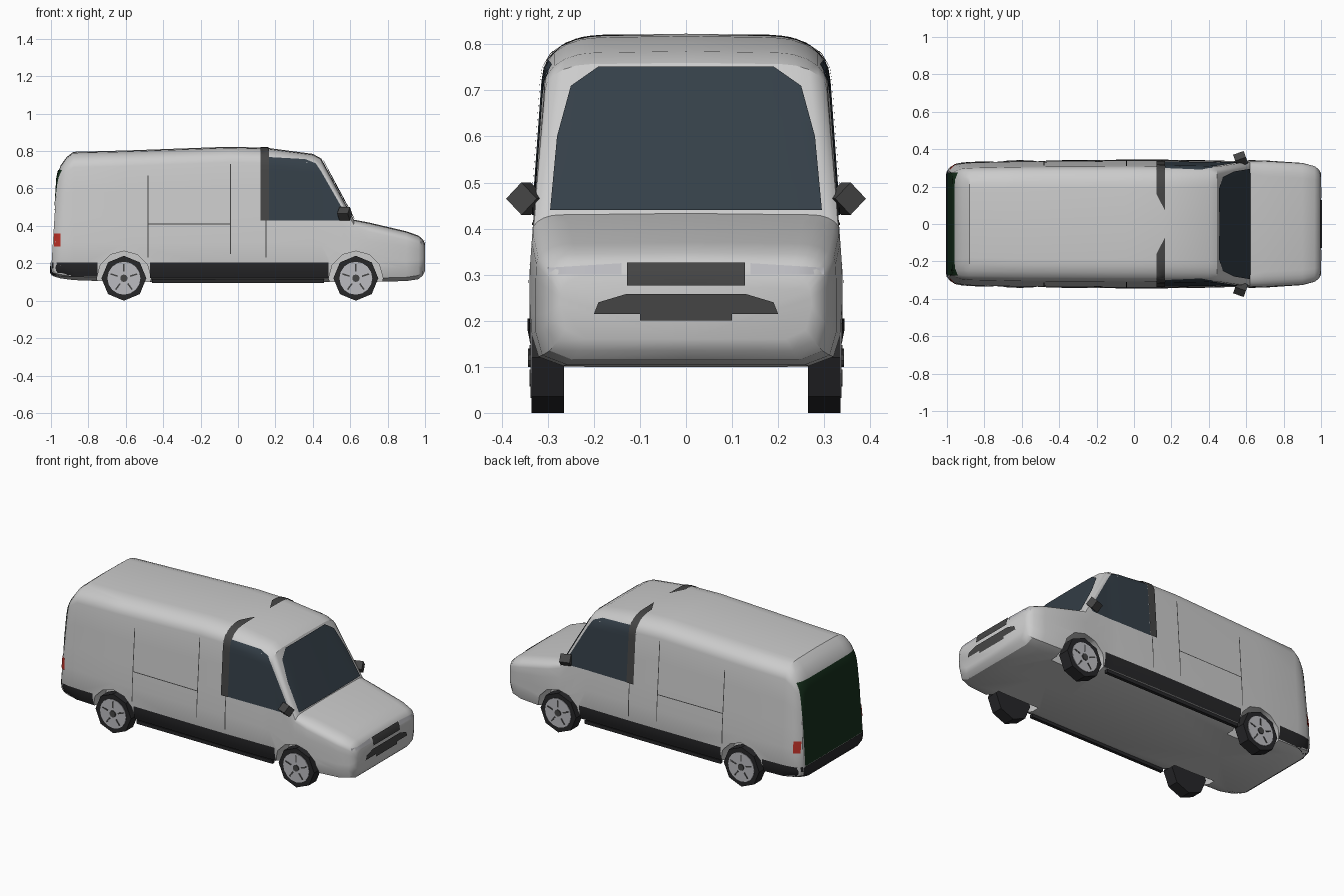
import bpy, bmesh, math
from mathutils import Vector, Matrix
from mathutils.bvhtree import BVHTree

if "Cube" in bpy.data.objects:
    bpy.data.objects.remove(bpy.data.objects["Cube"])


def mat(name, r, g, b):
    m = bpy.data.materials.new(name)
    m.diffuse_color = (r, g, b, 1)
    m.use_nodes = True
    m.node_tree.nodes["Principled BSDF"].inputs["Base Color"].default_value = m.diffuse_color
    return m


BLACK = mat("black_trim", .02, .02, .022)
DARK = mat("dark_grey", .06, .06, .06)
GLASS = mat("tinted_glass", .035, .05, .065)
GREEN = mat("dark_green", .008, .03, .012)
RED = mat("red_lamp", .5, .03, .02)
SILVER = mat("silver", .5, .5, .53)


def add(name, bm, m=None, angle=None):
    me = bpy.data.meshes.new(name)
    bm.to_mesh(me)
    bm.free()
    ob = bpy.data.objects.new(name, me)
    bpy.context.collection.objects.link(ob)
    if m:
        me.materials.append(m)
    if angle:
        smooth(ob, angle)
    return ob


def smooth(ob, angle):
    bpy.ops.object.select_all(action='DESELECT')
    ob.select_set(True)
    bpy.context.view_layer.objects.active = ob
    bpy.ops.object.shade_smooth_by_angle(angle=math.radians(angle))


def box(name, c, s, m=None, rot=None):
    bm = bmesh.new()
    M = Matrix.Translation(c) @ (rot or Matrix()) @ Matrix.Diagonal((*s, 1))
    bmesh.ops.create_cube(bm, size=1, matrix=M)
    return add(name, bm, m)


def disc(name, x, y, z, r, depth, n, m=None, r2=None):
    # Cylinder lying along y
    bm = bmesh.new()
    M = Matrix.Translation((x, y, z)) @ Matrix.Rotation(math.pi / 2, 4, 'X')
    bmesh.ops.create_cone(bm, cap_ends=True, segments=n, radius1=r, radius2=r2 or r,
                          depth=depth, matrix=M)
    return add(name, bm, m)


# Body shell: cross-sections lofted from tail to nose
# x, bottom, top, width scale, corner width, corner height, lean at the top
SECTIONS = [
    (-1.0, .15, .67, .84, .08, .07, .035), (-.985, .13, .72, .90, .10, .08, .035),
    (-.95, .12, .765, .945, .11, .08, .03), (-.88, .11, .793, .965, .12, .08, 0),
    (-.6, .10, .80, .985, .12, .08, 0), (-.05, .10, .82, 1, .12, .08, 0),
    (.15, .10, .815, 1, .12, .08, 0), (.40, .10, .782, .99, .11, .07, 0),
    (.445, .10, .757, .985, .10, .06, 0), (.62, .10, .43, 1, .06, .035, 0),
    (.70, .10, .415, 1, .08, .045, 0), (.90, .105, .368, .96, .08, .045, 0),
    (.965, .115, .345, .91, .07, .04, 0), (.988, .135, .325, .86, .06, .04, 0),
    (1.0, .16, .295, .80, .05, .04, 0)]


def half_width(z):
    return .34 - .03 * max(0, z - .3) / .42


def half_section(x, zb, zt, s, ry, rz, lean):
    pts = [(0, zb), (.27 * s, zb), (.325 * s, zb + .02)]
    z0, z1 = zb + .07, zt - rz
    for i in range(5):
        z = z0 + (z1 - z0) * i / 4
        pts.append((half_width(z) * s, z))
    w = half_width(z1) * s
    for i in range(1, 6):
        t = math.pi / 10 * i
        pts.append((w - ry * (1 - math.cos(t)), z1 + rz * math.sin(t)))
    pts.append((0, zt + .003))
    return [(x + lean * (z - .15) / .55, y, z) for y, z in pts]


bm = bmesh.new()
rings = []
for sec in SECTIONS:
    h = half_section(*sec)
    full = h + [(x, -y, z) for x, y, z in h[-2:0:-1]]
    rings.append([bm.verts.new(p) for p in full])
n = len(rings[0])
for a, b in zip(rings, rings[1:]):
    for i in range(n):
        j = (i + 1) % n
        bm.faces.new((a[i], a[j], b[j], b[i]))
bm.faces.new(rings[0])
bm.faces.new(rings[-1])
bmesh.ops.recalc_face_normals(bm, faces=bm.faces)
tree = BVHTree.FromBMesh(bm)
body = add("body_shell", bm)

# Wheel arches
for x in (-.61, .63):
    for s in (-1, 1):
        cut = disc("arch_cutter", x, s * .32, .12, .145, .2, 12)
        mod = body.modifiers.new("arch", 'BOOLEAN')
        mod.object = cut
        bpy.context.view_layer.objects.active = body
        bpy.ops.object.modifier_apply(modifier=mod.name)
        bpy.data.objects.remove(cut)
smooth(body, 32)

# Panels: flat outlines projected on to the body
VIEWS = {'left': (lambda a, b: (a, 2, b), (0, -1, 0)),
         'right': (lambda a, b: (a, -2, b), (0, 1, 0)),
         'nose': (lambda a, b: (2, a, b), (-1, 0, 0)),
         'tail': (lambda a, b: (-2, a, b), (1, 0, 0)),
         'roof': (lambda a, b: (a, b, 2), (0, 0, -1))}


def panel(name, view, outline, m, lift=.004, step=.03):
    place, d = VIEWS[view]
    d = Vector(d)
    bm = bmesh.new()
    bm.faces.new([bm.verts.new(place(*p)) for p in outline])
    for ax in range(3):
        if d[ax]:
            continue
        no = Vector([float(i == ax) for i in range(3)])
        k = -34
        while k * step < 1:
            bmesh.ops.bisect_plane(bm, geom=bm.verts[:] + bm.edges[:] + bm.faces[:],
                                   plane_co=no * k * step, plane_no=no)
            k += 1
    bmesh.ops.triangulate(bm, faces=bm.faces[:])
    lost = []
    for v in bm.verts:
        hit = tree.ray_cast(v.co, d)[0]
        if hit:
            v.co = hit - d * lift
        else:
            lost.append(v)
    bmesh.ops.delete(bm, geom=lost, context='VERTS')
    bm.normal_update()
    for f in bm.faces:
        if f.normal.dot(d) > 0:
            f.normal_flip()
    return add(name, bm, m, 40)


def rect(a0, b0, a1, b1):
    return [(a0, b0), (a1, b0), (a1, b1), (a0, b1)]


for side, s in (('left', 1), ('right', -1)):
    panel("side_window_" + side, side, [(.165, .43), (.165, .768), (.36, .757), (.415, .735),
                                        (.445, .69), (.585, .445), (.57, .43)], GLASS)
    panel("door_pillar_" + side, side, rect(.12, .43, .167, .785), DARK, .007)
    panel("roof_pillar_" + side, 'roof', [(.12, s * .31), (.167, s * .31), (.167, s * .07),
                                          (.12, s * .16)], DARK, .005)
    panel("sill_" + side, side, rect(-.47, .12, .485, .205), BLACK)
    panel("rear_bumper_" + side, side, rect(-.995, .13, -.75, .205), BLACK)
    panel("tail_lamp_" + side, side, rect(-.985, .29, -.95, .36), RED, .006)
    panel("headlamp_" + side, 'nose', [(s * .14, .30), (s * .30, .30), (s * .30, .315),
                                       (s * .14, .325)], SILVER, .003)
    # Door seams
    for i, r in enumerate(((-.483, .23, -.478, .67), (-.043, .25, -.038, .73),
                           (.148, .23, .153, .43), (-.48, .408, -.04, .413))):
        panel(f"door_seam_{side}_{i}", side, rect(*r), DARK, .002)
    box("side_rail_" + side, (0, s * .315, .105), (.92, .02, .02), BLACK)
    # Door mirror
    box("mirror_" + side, (.57, s * .347, .465), (.06, .05, .05), DARK,
        Matrix.Rotation(s * .35, 4, 'Z') @ Matrix.Rotation(math.pi / 4, 4, 'X'))

panel("windscreen", 'nose', [(-.295, .44), (.295, .44), (.28, .60), (.25, .71), (.19, .752),
                             (-.19, .752), (-.25, .71), (-.28, .60)], GLASS, .007)
panel("rear_doors", 'tail', rect(-.275, .205, .275, .70), GREEN)
panel("rear_bumper", 'tail', rect(-.285, .135, .285, .205), BLACK, .006)
panel("upper_grille", 'nose', rect(-.128, .277, .128, .326), DARK, .006)
panel("lower_grille", 'nose', [(-.2, .215), (-.1, .215), (-.1, .2), (.1, .2), (.1, .215),
                               (.2, .215), (.19, .24), (.13, .258), (-.13, .258),
                               (-.19, .24)], DARK, .005)

# Wheels: octagonal tyres with spoked hubs
for x, end in ((-.61, "rear"), (.63, "front")):
    for s, side in ((1, "left"), (-1, "right")):
        tag = f"{end}_{side}"
        disc("tyre_" + tag, x, s * .30, .12, .12, .07, 8, BLACK)
        disc("hub_" + tag, x, s * .334, .12, .088, .008, 16, SILVER)
        disc("hub_cap_" + tag, x, s * .339, .12, .02, .008, 10, DARK)
        for k in range(5):
            a = 2 * math.pi * k / 5
            box(f"hub_slot_{tag}_{k}", (x + .055 * math.sin(a), s * .3385, .12 + .055 * math.cos(a)),
                (.008, .003, .04), DARK, Matrix.Rotation(a, 4, 'Y'))
